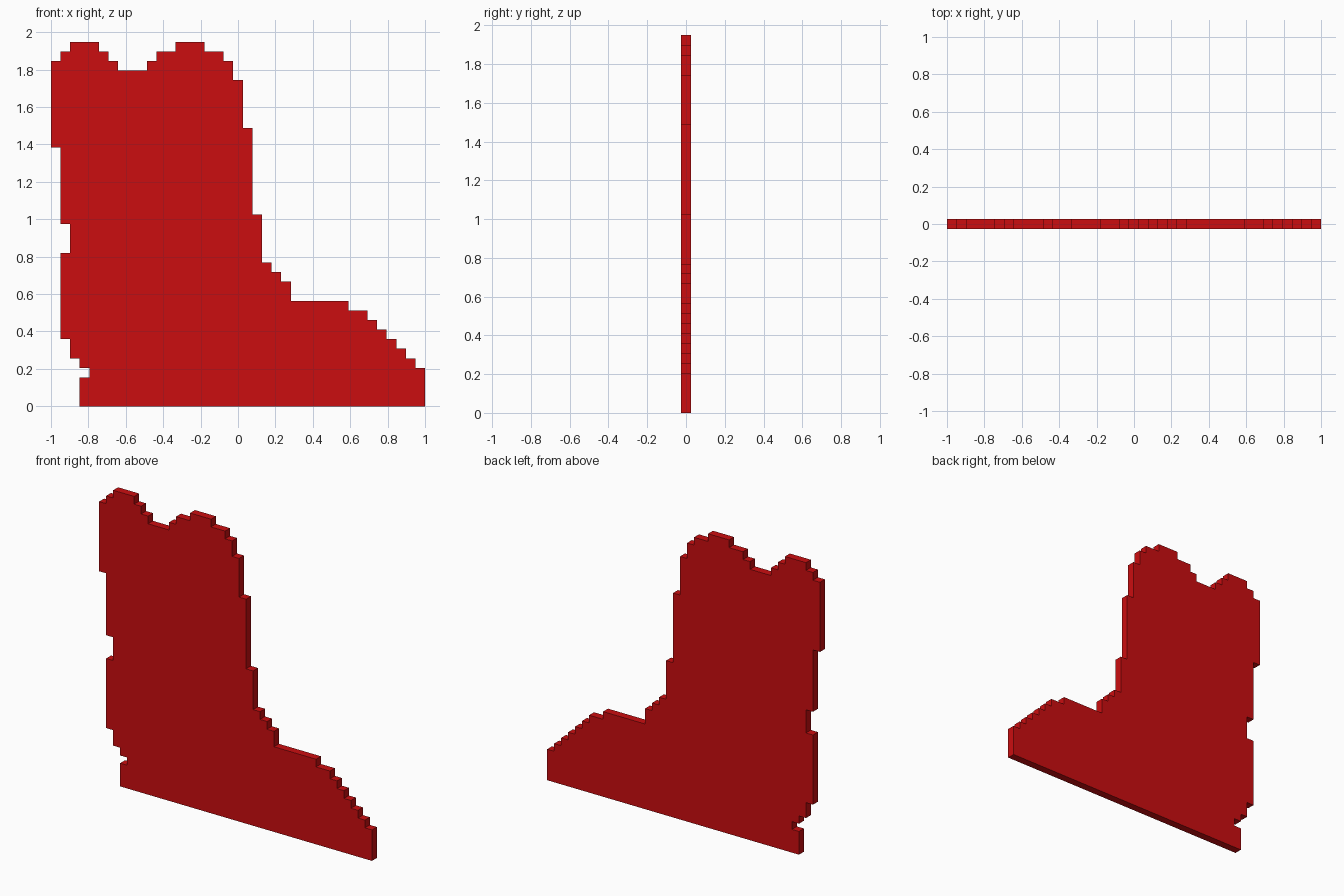
import bpy
import bmesh

if "Cube" in bpy.data.objects:
    bpy.data.objects.remove(bpy.data.objects["Cube"])

CELL = 2 / 39  # one pixel of the stepped silhouette

# Left edge going up: (column, row where that step ends)
back_steps = [(3, 3), (4, 4), (3, 5), (2, 7), (1, 16), (2, 19),
              (1, 27), (0, 36), (1, 37)]
# Top edge going right: (row height, column where that step ends)
top_steps = [(38, 5), (37, 6), (36, 7), (35, 10), (36, 11), (37, 13),
             (38, 16), (37, 18), (36, 19), (34, 20), (29, 21), (20, 22),
             (15, 23), (14, 24), (13, 25), (11, 31), (10, 33), (9, 34),
             (8, 35), (7, 36), (6, 37), (5, 38), (4, 39)]


def step_outline():
    """Walk up the back, over the cuff and down to the toe, in cells."""
    points, row = [], 0
    for col, end in back_steps:
        points += [(col, row), (col, end)]
        row = end
    col = 2
    points.append((col, row))
    for height, end in top_steps:
        points += [(col, height), (end, height)]
        col = end
    points.append((col, 0))
    # drop repeated corners
    return [p for i, p in enumerate(points) if p != points[i - 1]]


# Boot slab: stepped outline extruded one cell thick
bm = bmesh.new()
verts = [bm.verts.new((-1 + c * CELL, -CELL / 2, r * CELL))
         for c, r in step_outline()]
face = bm.faces.new(verts)
extruded = bmesh.ops.extrude_face_region(bm, geom=[face], use_keep_orig=True)
moved = [g for g in extruded["geom"] if isinstance(g, bmesh.types.BMVert)]
bmesh.ops.translate(bm, verts=moved, vec=(0, CELL, 0))
bmesh.ops.recalc_face_normals(bm, faces=bm.faces)
bmesh.ops.triangulate(bm, faces=[f for f in bm.faces if len(f.verts) > 4])

mesh = bpy.data.meshes.new("boot")
bm.to_mesh(mesh)
bm.free()
boot = bpy.data.objects.new("boot", mesh)
bpy.context.collection.objects.link(boot)

# Red
red = bpy.data.materials.new("red")
red.diffuse_color = (0.6, 0.004, 0.005, 1)
red.use_nodes = True
red.node_tree.nodes["Principled BSDF"].inputs["Base Color"].default_value = red.diffuse_color
mesh.materials.append(red)
